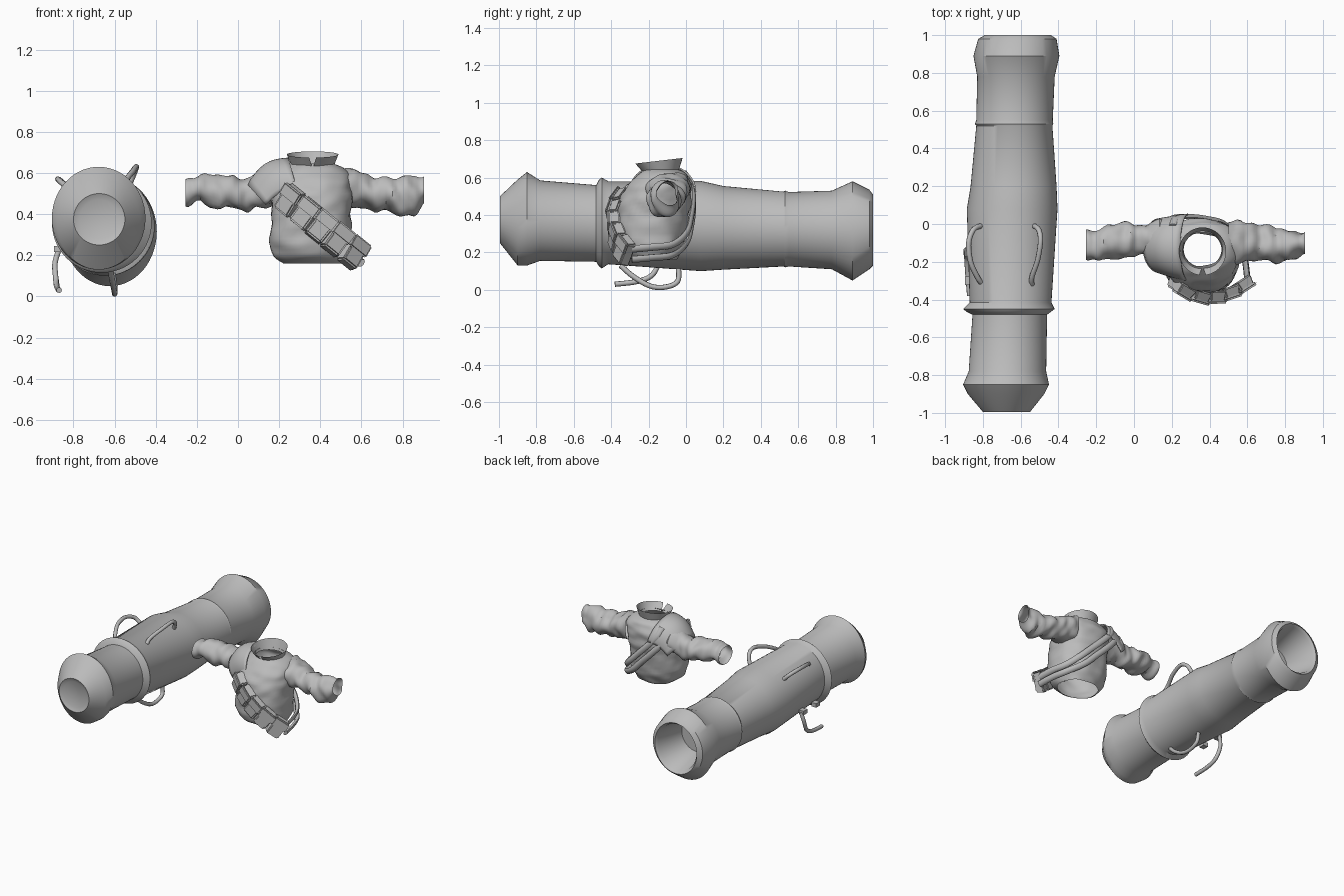
import bpy, bmesh, math
from mathutils import Vector, Matrix, noise

if "Cube" in bpy.data.objects:
    bpy.data.objects.remove(bpy.data.objects["Cube"])

GREY = bpy.data.materials.new("plain grey")
GREY.diffuse_color = (0.5, 0.5, 0.5, 1)
GREY.use_nodes = True
GREY.node_tree.nodes["Principled BSDF"].inputs["Base Color"].default_value = GREY.diffuse_color


def finish(name, bm, angle=35):
    bmesh.ops.recalc_face_normals(bm, faces=bm.faces)
    me = bpy.data.meshes.new(name)
    bm.to_mesh(me)
    bm.free()
    me.materials.append(GREY)
    me.shade_smooth()
    me.set_sharp_from_angle(angle=math.radians(angle))
    ob = bpy.data.objects.new(name, me)
    bpy.context.collection.objects.link(ob)
    return ob


def bridge(bm, rings, closed=True):
    rows = [[bm.verts.new(p) for p in r] for r in rings]
    n = len(rows[0])
    for a, b in zip(rows, rows[1:]):
        for i in range(n if closed else n - 1):
            j = (i + 1) % n
            bm.faces.new((a[i], a[j], b[j], b[i]))
    return rows


def smooth_path(pts, steps):
    """Catmull-Rom through tuples of any length."""
    p = [pts[0]] + list(pts) + [pts[-1]]
    out = []
    for k in range(1, len(p) - 2):
        for s in range(steps):
            t = s / steps
            out.append(tuple(
                0.5 * (2 * b + (c - a) * t + (2 * a - 5 * b + 4 * c - d) * t * t
                       + (3 * b - a - 3 * c + d) * t ** 3)
                for a, b, c, d in zip(p[k - 1], p[k], p[k + 1], p[k + 2])))
    return out + [tuple(pts[-1])]


def loft(name, axis, sections, n=48, steps=1, wrinkle=0.0, caps=(False, False), power=1.0):
    """Sections are (position, min a, max a, min b, max b) across the axis."""
    if steps > 1:
        sections = smooth_path(sections, steps)
    u, v = [i for i in range(3) if i != axis]
    rings = []
    for pos, a0, a1, b0, b1 in sections:
        ring = []
        for i in range(n):
            t = 2 * math.pi * i / n
            ca, sa = math.cos(t), math.sin(t)
            p = Vector((0, 0, 0))
            p[axis] = pos
            p[u] = (a0 + a1) / 2 + (a1 - a0) / 2 * math.copysign(abs(ca) ** power, ca)
            p[v] = (b0 + b1) / 2 + (b1 - b0) / 2 * math.copysign(abs(sa) ** power, sa)
            if wrinkle:
                q = p * 11
                q[axis] *= 1.7
                k = wrinkle * noise.noise(q)
                p[u] += ca * k
                p[v] += sa * k
            ring.append(p)
        rings.append(ring)
    bm = bmesh.new()
    rows = bridge(bm, rings)
    for flag, row in zip(caps, (rows[0], rows[-1])):
        if flag:
            bm.faces.new(row)
    return finish(name, bm)


def sweep(name, pts, centre, thick, wide, n=8, steps=6):
    """Rod or strap; thick is measured away from centre, wide across the path."""
    path = [Vector(p) for p in smooth_path(pts, steps)]
    rings = []
    for k, p in enumerate(path):
        t = (path[min(k + 1, len(path) - 1)] - path[max(k - 1, 0)]).normalized()
        out = p - Vector(centre)
        out = (out - t * out.dot(t)).normalized()
        side = t.cross(out)
        rings.append([p + out * thick * math.cos(2 * math.pi * i / n)
                      + side * wide * math.sin(2 * math.pi * i / n) for i in range(n)])
    bm = bmesh.new()
    rows = bridge(bm, rings)
    bm.faces.new(rows[0])
    bm.faces.new(rows[-1])
    return finish(name, bm, 50)


# Large barrel with flared ends, raised bands and a hollow rear
loft("barrel", 1, [
    (-0.98, -0.77, -0.58, 0.28, 0.47),
    (-0.995, -0.80, -0.55, 0.25, 0.50),
    (-0.90, -0.88, -0.475, 0.13, 0.59),
    (-0.85, -0.905, -0.45, 0.13, 0.63),
    (-0.78, -0.875, -0.465, 0.155, 0.585),
    (-0.48, -0.855, -0.46, 0.15, 0.56),
    (-0.465, -0.885, -0.44, 0.125, 0.59),
    (-0.45, -0.905, -0.42, 0.115, 0.60),
    (-0.415, -0.87, -0.437, 0.137, 0.58),
    (0.08, -0.885, -0.405, 0.10, 0.582),
    (0.20, -0.865, -0.41, 0.108, 0.555),
    (0.52, -0.835, -0.432, 0.125, 0.525),
    (0.53, -0.842, -0.427, 0.12, 0.53),
    (0.55, -0.835, -0.43, 0.125, 0.523),
    (0.78, -0.83, -0.42, 0.11, 0.53),
    (0.89, -0.85, -0.395, 0.05, 0.58),
    (0.98, -0.825, -0.41, 0.11, 0.535),
    (1.00, -0.79, -0.44, 0.13, 0.51),
    (0.98, -0.775, -0.455, 0.15, 0.495),
    (0.75, -0.74, -0.49, 0.20, 0.45)], n=56, caps=(True, True))

# Lifting handles, one of them hanging loose
AXIS = (-0.65, -0.17, 0.35)
handles = {
    "upper_right_handle": [(-0.53, -0.01, 0.54), (-0.505, -0.03, 0.60), (-0.495, -0.09, 0.63),
                           (-0.51, -0.19, 0.61), (-0.54, -0.28, 0.57), (-0.54, -0.32, 0.54)],
    "upper_left_handle": [(-0.81, -0.01, 0.51), (-0.85, -0.03, 0.55), (-0.875, -0.10, 0.57),
                          (-0.865, -0.20, 0.56), (-0.83, -0.28, 0.53), (-0.81, -0.31, 0.51)],
    "lower_handle": [(-0.62, -0.35, 0.13), (-0.61, -0.28, 0.07), (-0.60, -0.19, 0.02),
                     (-0.60, -0.11, 0.015), (-0.60, -0.045, 0.045), (-0.61, -0.04, 0.12)],
    "hanging_handle": [(-0.87, -0.13, 0.23), (-0.89, -0.14, 0.16), (-0.885, -0.18, 0.08),
                       (-0.88, -0.26, 0.045), (-0.87, -0.38, 0.03)],
}
for name, pts in handles.items():
    sweep(name, pts, AXIS, 0.014, 0.014)
# Brackets where the loose handle was fixed
for k, y in enumerate((-0.15, -0.30)):
    bm = bmesh.new()
    bmesh.ops.create_cube(bm, size=1, matrix=Matrix.Translation((-0.875, y, 0.23))
                          @ Matrix.Diagonal((0.04, 0.045, 0.03, 1)))
    finish(f"handle_bracket_{k + 1}", bm)

# Jacket body, open at the hem and neck
loft("jacket_body", 2, [
    (0.16, 0.22, 0.50, -0.29, -0.05),
    (0.20, 0.175, 0.535, -0.34, -0.025),
    (0.28, 0.15, 0.55, -0.365, -0.005),
    (0.40, 0.165, 0.55, -0.37, 0.015),
    (0.50, 0.155, 0.555, -0.35, 0.03),
    (0.57, 0.16, 0.555, -0.30, 0.025),
    (0.62, 0.21, 0.515, -0.255, 0.0),
    (0.645, 0.26, 0.465, -0.225, -0.04)], steps=5, wrinkle=0.012, power=0.9)

# Sleeves, open at the cuffs
loft("left_sleeve", 0, [
    (-0.255, -0.18, -0.05, 0.445, 0.575),
    (-0.20, -0.185, -0.03, 0.455, 0.585),
    (-0.10, -0.18, 0.0, 0.43, 0.595),
    (-0.03, -0.17, 0.005, 0.42, 0.575),
    (0.03, -0.165, -0.005, 0.415, 0.565),
    (0.09, -0.185, 0.01, 0.43, 0.60),
    (0.20, -0.23, 0.02, 0.44, 0.64)], n=32, steps=5, wrinkle=0.025)
loft("right_sleeve", 0, [
    (0.905, -0.165, -0.035, 0.45, 0.58),
    (0.87, -0.175, -0.04, 0.41, 0.575),
    (0.80, -0.20, -0.03, 0.395, 0.575),
    (0.72, -0.20, -0.02, 0.42, 0.575),
    (0.65, -0.185, 0.0, 0.425, 0.58),
    (0.58, -0.205, 0.015, 0.43, 0.60),
    (0.50, -0.23, 0.02, 0.44, 0.635)], n=32, steps=5, wrinkle=0.025)

# Flared collar with a notch at the front
rings = []
for k in range(5):
    f = k / 4
    gap = 0.02 + 0.12 * f
    ring = []
    for i in range(41):
        a = -math.pi / 2 + gap + (2 * math.pi - 2 * gap) * i / 40
        ring.append((0.363 + (0.10 + 0.025 * f) * math.cos(a),
                     -0.135 - 0.01 * f + (0.092 + 0.035 * f) * math.sin(a),
                     0.625 + 0.065 * f + 0.015 * f * math.sin(a)))
    rings.append(ring)
bm = bmesh.new()
bridge(bm, rings, closed=False)
finish("collar", bm)

# Shoulder guard draped over the left shoulder
rings = []
for k in range(9):
    f = k / 8
    ring = []
    for i in range(25):
        a = -math.pi / 2 + math.pi * i / 24
        c, s = math.cos(a), math.sin(a)
        bulge = 0.035 * math.sin(math.pi * f) * (0.5 + 0.5 * c)
        apex_x, low_x = 0.245 - 0.20 * f, 0.285 - 0.15 * f
        low_z = 0.525 - 0.08 * f
        ring.append((low_x + (apex_x - low_x) * c - bulge * 0.4,
                     -0.125 + (0.18 - 0.035 * f) * s + 0.01 * f,
                     low_z + (0.675 - 0.13 * f - low_z) * c + bulge))
    rings.append(ring)
bm = bmesh.new()
bridge(bm, rings, closed=False)
guard = finish("shoulder_guard", bm)
mod = guard.modifiers.new("thickness", "SOLIDIFY")
mod.thickness = 0.008

# Diagonal row of five pouches across the chest, each with a flap
for i in range(5):
    t = (i + 0.5) / 5
    x, z = 0.21 + 0.39 * t, 0.495 - 0.315 * t
    slope = 4 * (x - 0.40)
    n = Vector((slope, -1, 0)).normalized()
    u = Vector((0.39, slope * 0.39, -0.315)).normalized()
    v = n.cross(u)
    v = v if v.z > 0 else -v
    frame = Matrix((u, v, n)).transposed().to_4x4()
    frame.translation = (x, -0.385 + 2 * (x - 0.40) ** 2, z)
    for part, size, off in (("pouch", (0.108, 0.15, 0.06), (0, 0, 0)),
                            ("pouch_flap", (0.114, 0.07, 0.02), (0, 0.042, 0.028))):
        bm = bmesh.new()
        bmesh.ops.create_cube(bm, size=1)
        for w in bm.verts:
            taper = 0.85 if w.co.z > 0 and part == "pouch" else 1
            w.co = Vector((w.co.x * size[0] * taper, w.co.y * size[1] * taper,
                           w.co.z * size[2])) + Vector(off)
        bmesh.ops.bevel(bm, geom=bm.edges[:], offset=0.008, segments=2, affect="EDGES")
        bm.transform(frame)
        finish(f"{part}_{i + 1}", bm)

# Twin straps wrapping around the side and up the back
for k, d in enumerate((-0.028, 0.028)):
    pts = [(0.60, -0.29, 0.19), (0.585, -0.18, 0.20), (0.545, -0.07, 0.215), (0.46, 0.005, 0.28),
           (0.37, 0.03, 0.37), (0.28, 0.04, 0.46), (0.21, 0.03, 0.54), (0.19, -0.01, 0.60)]
    pts = [(x + d * 0.5 * (j > 2), y, z + d) for j, (x, y, z) in enumerate(pts)]
    sweep(f"back_strap_{k + 1}", pts, (0.36, -0.16, 0.35), 0.013, 0.022)
